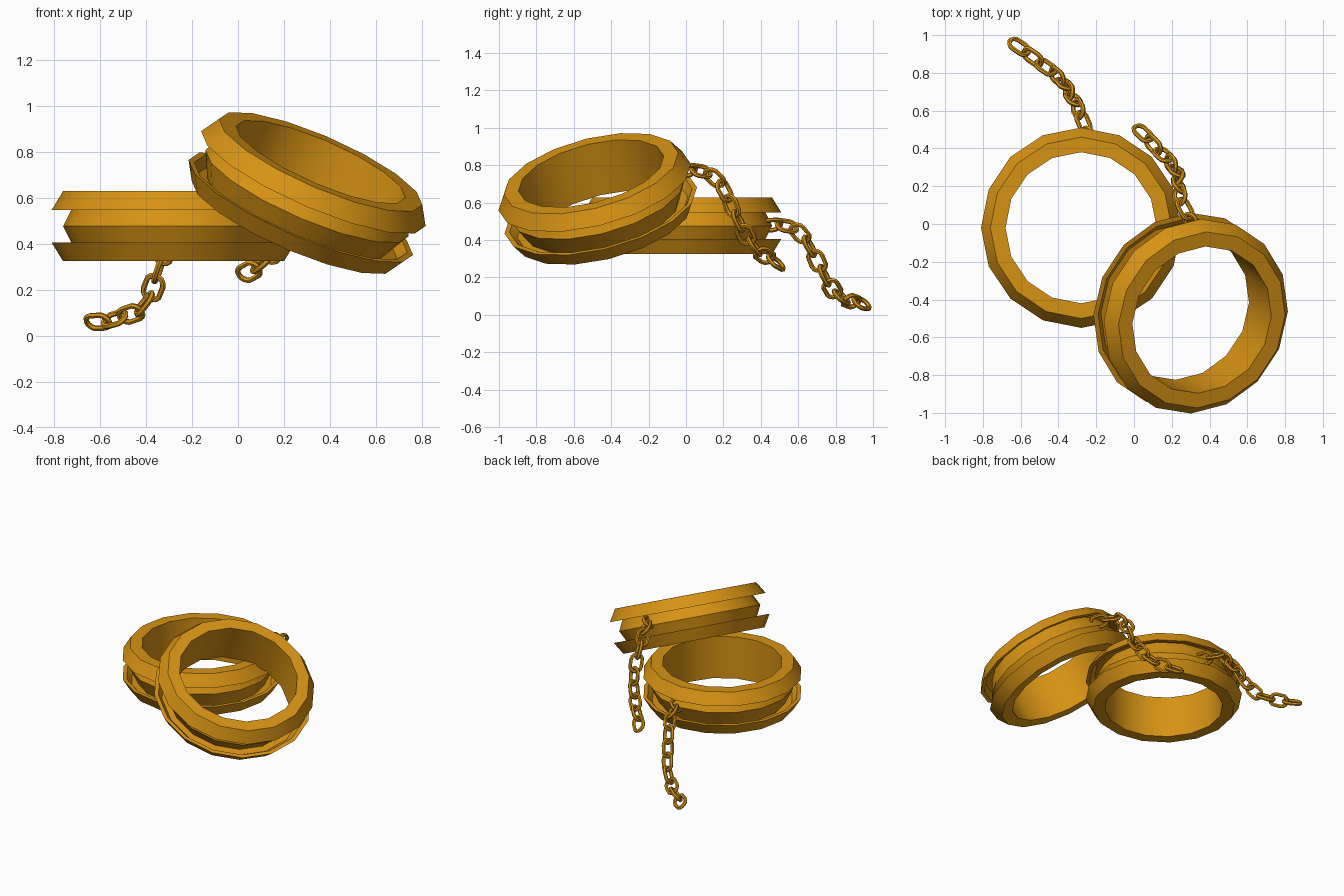
import bpy, bmesh, math
from mathutils import Vector, Matrix

if "Cube" in bpy.data.objects:
    bpy.data.objects.remove(bpy.data.objects["Cube"])

gold = bpy.data.materials.new("aged gold")
gold.diffuse_color = (0.68, 0.29, 0.007, 1)
gold.use_nodes = True
gold.node_tree.nodes["Principled BSDF"].inputs["Base Color"].default_value = gold.diffuse_color


def finish(name, bm, angle, matrix=None):
    bmesh.ops.recalc_face_normals(bm, faces=bm.faces)
    me = bpy.data.meshes.new(name)
    bm.to_mesh(me)
    bm.free()
    me.materials.append(gold)
    ob = bpy.data.objects.new(name, me)
    bpy.context.collection.objects.link(ob)
    if matrix:
        ob.matrix_world = matrix
    bpy.ops.object.select_all(action='DESELECT')
    ob.select_set(True)
    bpy.context.view_layer.objects.active = ob
    bpy.ops.object.shade_smooth_by_angle(angle=math.radians(angle))
    return ob


def bridge_loops(bm, loops):
    # close a ring of vertex loops into a torus-like surface
    n, m = len(loops), len(loops[0])
    for i in range(n):
        a, b = loops[i], loops[(i + 1) % n]
        for j in range(m):
            k = (j + 1) % m
            bm.faces.new((a[j], a[k], b[k], b[j]))


# Cuff: half profile (radius, height), mirrored and revolved in 16 sides
HALF = [(0.40, 0.152), (0.48, 0.152), (0.53, 0.07), (0.503, 0.07),
        (0.47, 0.11), (0.425, 0.11)]
PROFILE = HALF + [(0.48, 0.0)] + [(r, -z) for r, z in reversed(HALF)]


def cuff(name, centre, normal):
    bm = bmesh.new()
    loops = []
    for i in range(16):
        a = math.tau * i / 16
        loops.append([bm.verts.new((r * math.cos(a), r * math.sin(a), z)) for r, z in PROFILE])
    bridge_loops(bm, loops)
    rot = Vector((0, 0, 1)).rotation_difference(Vector(normal)).to_matrix().to_4x4()
    return finish(name, bm, 25, Matrix.Translation(centre) @ rot)


# Chain: oval links laid along a path, each turned 90 degrees to the last
def link(bm, matrix, half_len=0.058, half_wid=0.040, wire=0.0125):
    loops = []
    straight = half_len - half_wid
    for i in range(14):
        a = math.tau * (i + 0.5) / 14
        c, s = math.cos(a), math.sin(a)
        base = Vector((half_wid * c + math.copysign(straight, c), half_wid * s, 0))
        out = Vector((c, s, 0))
        loop = []
        for j in range(6):
            b = math.tau * j / 6
            p = base + out * (wire * math.cos(b)) + Vector((0, 0, wire * math.sin(b)))
            loop.append(bm.verts.new(matrix @ p))
        loops.append(loop)
    bridge_loops(bm, loops)


def point_at(path, d):
    for a, b in zip(path, path[1:]):
        step = (b - a).length
        if d <= step:
            return a.lerp(b, d / step)
        d -= step
    return path[-1].copy()


def chain(name, points, pitch=0.091):
    path = [Vector(p) for p in points]
    total = sum((b - a).length for a, b in zip(path, path[1:]))
    count = round(total / pitch)
    pitch = total / count
    bm = bmesh.new()
    for i in range(count):
        a, b = point_at(path, i * pitch), point_at(path, (i + 1) * pitch)
        x = (b - a).normalized()
        y = Vector((0, 0, 1)).cross(x).normalized()
        z = x.cross(y)
        m = Matrix((x, y, z)).transposed().to_4x4()
        roll = Matrix.Rotation(math.radians(45 if i % 2 else -45), 4, 'X')
        link(bm, Matrix.Translation((a + b) / 2) @ m @ roll)
    return finish(name, bm, 35)


# Flat cuff and the tilted cuff leaning on it
tilt, heading = math.radians(27), math.radians(-31)
cuff("flat_cuff", (-0.28, -0.02, 0.476), (0, 0, 1))
cuff("leaning_cuff", (0.30, -0.472, 0.62),
     (math.sin(tilt) * math.cos(heading), math.sin(tilt) * math.sin(heading), math.cos(tilt)))

# Hanging chains
chain("flat_cuff_chain", [(-0.225, 0.41, 0.476), (-0.26, 0.52, 0.485), (-0.29, 0.60, 0.46),
                          (-0.32, 0.66, 0.37), (-0.35, 0.71, 0.27), (-0.38, 0.76, 0.17),
                          (-0.44, 0.81, 0.10), (-0.53, 0.88, 0.07), (-0.645, 0.965, 0.056)])
chain("leaning_cuff_chain", [(0.325, -0.04, 0.76), (0.28, 0.06, 0.78), (0.25, 0.12, 0.76),
                             (0.235, 0.19, 0.70), (0.235, 0.23, 0.61), (0.23, 0.275, 0.51),
                             (0.20, 0.32, 0.42), (0.13, 0.39, 0.335), (0.02, 0.51, 0.26)])
